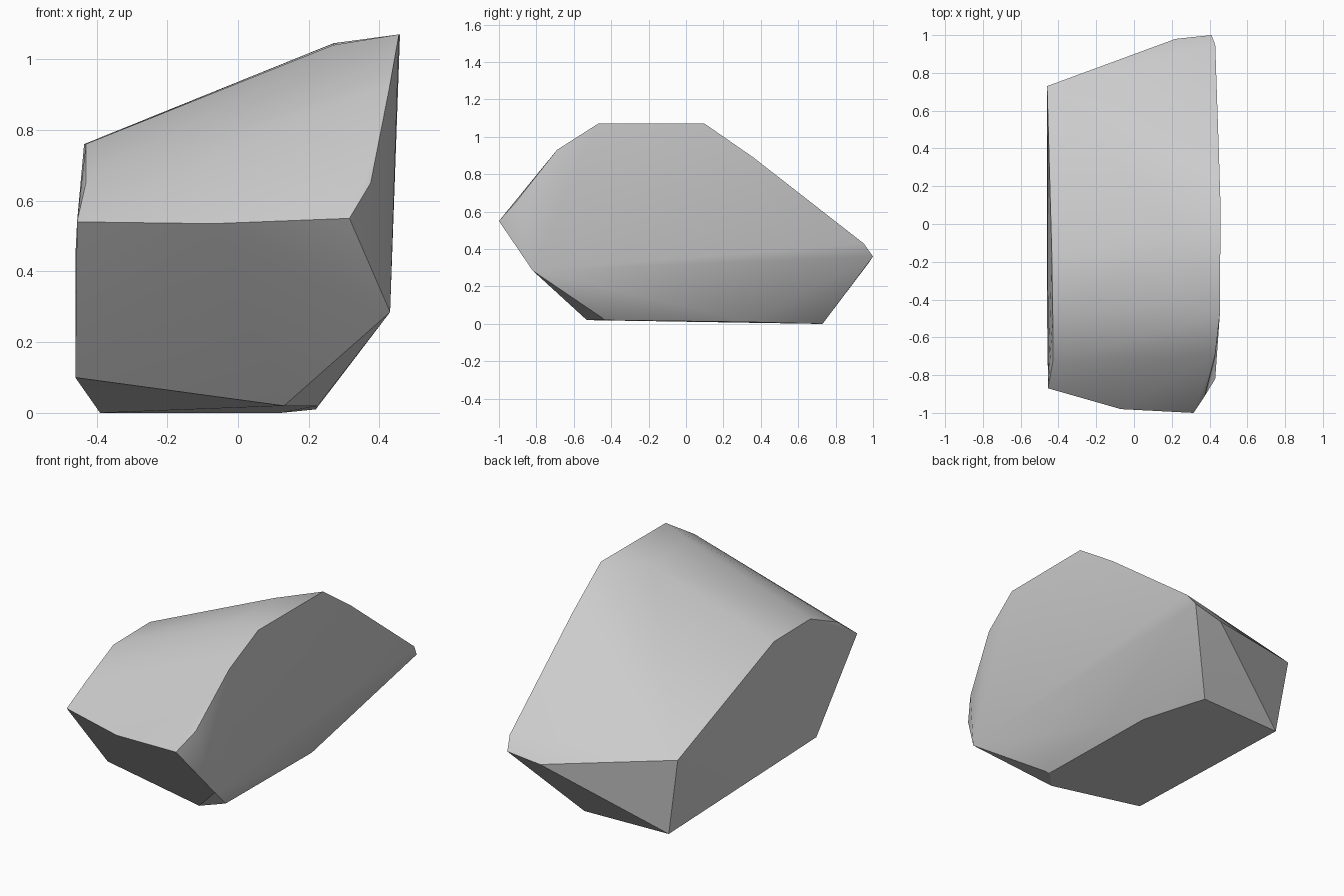
import bpy
import bmesh
import math
from mathutils import Vector

default_cube = bpy.data.objects.get("Cube")
if default_cube:
    bpy.data.objects.remove(default_cube, do_unlink=True)


def make_material(name, colour):
    """Create one flat material with matching viewport and render colour."""
    material = bpy.data.materials.new(name)
    material.use_nodes = True
    material.diffuse_color = colour
    shader = material.node_tree.nodes["Principled BSDF"]
    shader.inputs["Base Color"].default_value = colour
    shader.inputs["Roughness"].default_value = 0.9
    return material


def build_boulder(name, outlines, material):
    """Wrap a faceted convex skin around the corner outlines of a stone."""
    mesh = bpy.data.meshes.new(name)
    boulder = bpy.data.objects.new(name, mesh)
    bpy.context.collection.objects.link(boulder)

    bm = bmesh.new()
    for outline in outlines:
        for corner in outline:
            bm.verts.new(Vector(corner))
    hull = bmesh.ops.convex_hull(bm, input=bm.verts[:])
    unused = {item for item in hull["geom_interior"] + hull["geom_unused"]
              if isinstance(item, bmesh.types.BMVert) and item.is_valid}
    bmesh.ops.delete(bm, geom=list(unused), context="VERTS")
    bmesh.ops.recalc_face_normals(bm, faces=bm.faces[:])
    bm.to_mesh(mesh)
    bm.free()

    mesh.materials.append(material)
    return boulder


# Broken front face
front_edge = [(0.315, -1, 0.55), (-0.07, -0.98, 0.535), (-0.455, -0.87, 0.54),
              (0.43, -0.82, 0.285)]

# Broad flat left side, from front to back
left_side = [(0.375, -0.91, 0.65), (0.43, -0.69, 0.93), (0.455, -0.47, 1.07),
             (0.458, 0.1, 1.07), (0.45, 0.36, 0.89), (0.43, 0.95, 0.43),
             (0.41, 1, 0.36)]

# Sloping crown
crown = [(0.27, -0.41, 1.04), (0.27, -0.06, 1.045)]

# Lower right side and its shoulder
right_side = [(-0.43, -0.73, 0.65), (-0.43, -0.49, 0.76),
              (-0.435, -0.16, 0.76), (-0.46, 0.73, 0.44)]

# Back tip
back_edge = [(0.22, 0.98, 0.33)]

# Underside resting on the ground
base = [(0.13, -0.53, 0.02), (0.225, -0.43, 0.02), (0.22, 0.34, 0.01),
        (0.12, 0.73, 0), (-0.39, 0.71, 0), (-0.46, -0.5, 0.1)]

stone_grey = make_material("stone_grey", (0.6, 0.6, 0.6, 1))
boulder = build_boulder(
    "boulder",
    [front_edge, left_side, crown, right_side, back_edge, base],
    stone_grey,
)

# Soft shading on shallow ridges, crisp edges on the breaks
bpy.ops.object.select_all(action="DESELECT")
boulder.select_set(True)
bpy.context.view_layer.objects.active = boulder
bpy.ops.object.shade_smooth_by_angle(angle=math.radians(30))
